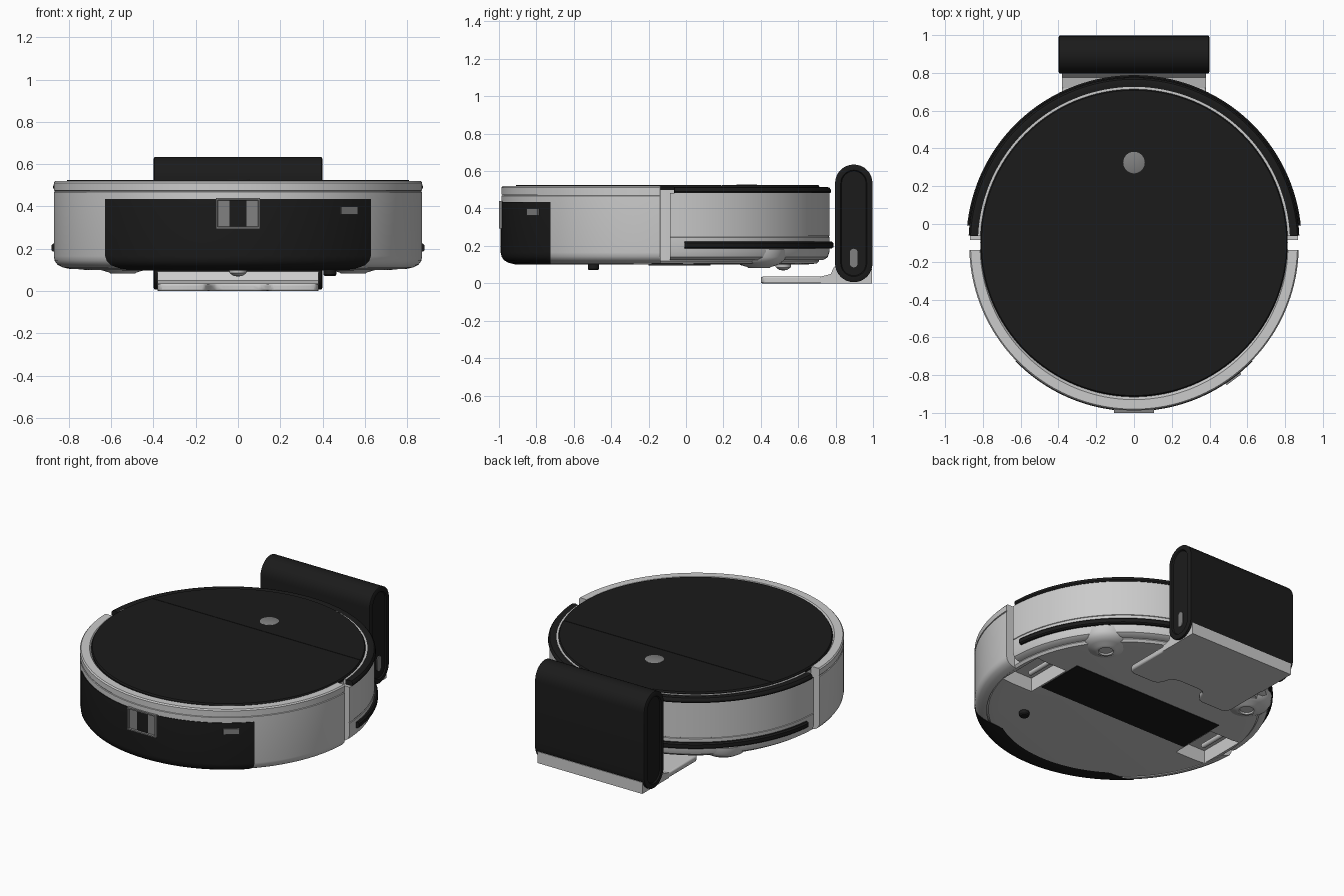
import bpy, bmesh, math
from mathutils import Matrix

if "Cube" in bpy.data.objects:
    bpy.data.objects.remove(bpy.data.objects["Cube"])


def material(name, c):
    m = bpy.data.materials.new(name)
    m.diffuse_color = (c, c, c, 1)
    m.use_nodes = True
    m.node_tree.nodes["Principled BSDF"].inputs["Base Color"].default_value = m.diffuse_color
    return m


BLACK = material("black_plastic", 0.011)
LIGHT = material("light_grey", 0.22)


def finish(bm, name, mat=None, bevel=0.0):
    bmesh.ops.recalc_face_normals(bm, faces=bm.faces)
    me = bpy.data.meshes.new(name)
    bm.to_mesh(me)
    bm.free()
    ob = bpy.data.objects.new(name, me)
    bpy.context.collection.objects.link(ob)
    if mat:
        me.materials.append(mat)
    if bevel:
        b = ob.modifiers.new("bevel", 'BEVEL')
        b.width, b.segments, b.limit_method = bevel, 2, 'ANGLE'
    smooth(ob)
    return ob


def smooth(ob):
    bpy.ops.object.select_all(action='DESELECT')
    ob.select_set(True)
    bpy.context.view_layer.objects.active = ob
    bpy.ops.object.shade_smooth_by_angle(angle=math.radians(35))


def lathe(name, prof, cx=0, cy=0, a0=0, a1=360, n=128, mat=None):
    """Revolve a closed (r, z) profile between two angles in degrees."""
    bm = bmesh.new()
    full = a1 - a0 >= 360
    rings = []
    for i in range(n if full else n + 1):
        a = math.radians(a0 + (a1 - a0) * i / n)
        rings.append([bm.verts.new((cx + r * math.cos(a), cy + r * math.sin(a), z)) for r, z in prof])
    k = len(prof)
    for i in range(n):
        p, q = rings[i], rings[(i + 1) % len(rings)]
        for j in range(k):
            j2 = (j + 1) % k
            if prof[j][0] or prof[j2][0]:
                bm.faces.new((p[j], p[j2], q[j2], q[j]))
    if not full:
        bm.faces.new(rings[0])
        bm.faces.new(rings[-1])
    bmesh.ops.remove_doubles(bm, verts=bm.verts, dist=1e-5)
    return finish(bm, name, mat)


def box(name, x0, x1, y0, y1, z0, z1, mat=None, bevel=0.0, rot=0):
    bm = bmesh.new()
    mtx = (Matrix.Translation(((x0 + x1) / 2, (y0 + y1) / 2, (z0 + z1) / 2))
           @ Matrix.Rotation(rot, 4, 'Z') @ Matrix.Diagonal((x1 - x0, y1 - y0, z1 - z0, 1)))
    bmesh.ops.create_cube(bm, size=1, matrix=mtx)
    return finish(bm, name, mat, bevel)


def boolean(ob, cutter, op):
    m = ob.modifiers.new("bool", 'BOOLEAN')
    m.operation, m.object, m.solver = op, cutter, 'EXACT'
    bpy.context.view_layer.objects.active = ob
    bpy.ops.object.modifier_apply(modifier=m.name)
    bpy.data.objects.remove(cutter)
    smooth(ob)


def prism(name, pts, axis, lo, hi, mat=None, bevel=0.0, insets=()):
    """Extrude an outline along x or z; optionally inset both end faces."""
    bm = bmesh.new()
    place = (lambda p, t: (t, p[0], p[1])) if axis == 'x' else (lambda p, t: (p[0], p[1], t))
    a = [bm.verts.new(place(p, lo)) for p in pts]
    b = [bm.verts.new(place(p, hi)) for p in pts]
    caps = [bm.faces.new(a), bm.faces.new(b)]
    for i in range(len(pts)):
        j = (i + 1) % len(pts)
        bm.faces.new((a[i], a[j], b[j], b[i]))
    bmesh.ops.recalc_face_normals(bm, faces=bm.faces)
    for thick, depth in insets:
        bmesh.ops.inset_region(bm, faces=caps, thickness=thick, depth=depth, use_even_offset=True)
    return finish(bm, name, mat, bevel)


def capsule(cy, z0, z1, r, n=16):
    top = [(cy + r * math.cos(math.pi * i / n), z1 - r + r * math.sin(math.pi * i / n)) for i in range(n + 1)]
    return top + [(2 * cy - y, z0 + z1 - z) for y, z in top]


# Body core, with wheel wells cut into the underside
CY, RY = -0.10, -0.115
core = lathe("body_core", [(0, .10), (.74, .10), (.80, .106), (.812, .12), (.812, .50), (0, .50)], cy=CY)
for s in (-1, 1):
    boolean(core, box("well_cutter", s * .67 - .11, s * .67 + .11, -.28, .04, 0, .19), 'DIFFERENCE')
    bm = bmesh.new()
    bmesh.ops.create_cone(bm, cap_ends=True, segments=20, radius1=.015, radius2=.015, depth=.2,
                          matrix=Matrix.Translation((s * .67, -.06, .13)) @ Matrix.Rotation(math.pi / 2, 4, 'X'))
    finish(bm, "wheel_axle")

# Rear shell with a seam groove near the top
rear_outer = [(.80, .105), (.83, .112), (.855, .125), (.868, .143), (.872, .165)]
lathe("rear_shell", rear_outer + [(.872, .468), (.867, .470), (.867, .474), (.872, .476), (.872, .512),
      (.865, .52), (.815, .52), (.80, .50)], cy=RY, a0=181.5, a1=358.5, n=96)

# Dust tank: body segment standing slightly proud of the shell
tank = lathe("dust_tank", [(0, .097), (.80, .101), (.832, .109), (.858, .123), (.871, .142), (.876, .165),
             (.876, .45), (0, .45)], cy=RY, n=192, mat=BLACK)
boolean(tank, box("tank_cutter", -.8, .8, -1.2, -.725, 0, .435), 'INTERSECT')

# Tank latch with recessed face, and the small side tab
bm = bmesh.new()
bmesh.ops.create_cube(bm, size=1, matrix=Matrix.Translation((0, -.968, .367)) @ Matrix.Diagonal((.21, .064, .146, 1)))
bm.faces.ensure_lookup_table()
front = [f for f in bm.faces if f.normal.y < -.9]
bmesh.ops.inset_region(bm, faces=front, thickness=.012, depth=0)
bmesh.ops.inset_region(bm, faces=front, thickness=.004, depth=-.01)
finish(bm, "tank_latch", LIGHT)
box("tank_tab", .475, .572, -.826, -.806, .363, .40, LIGHT, rot=math.atan2(.525, .70))

# Front bumper, its black top trim and the rubber strip
lathe("bumper", [(.79, .125), (.835, .125), (.858, .14), (.868, .17), (.868, .246), (.864, .248), (.864, .252),
      (.868, .254), (.868, .482), (.81, .482)], cy=CY, a0=1, a1=179, n=96)
lathe("bumper_trim", [(.826, .482), (.872, .482), (.876, .49), (.874, .502), (.866, .512), (.850, .516),
      (.826, .51)], cy=CY, a0=2.5, a1=177.5, n=96, mat=BLACK)
lathe("trim_line", [(.812, .482), (.826, .482), (.826, .512), (.812, .512)], cy=CY, a0=2.5, a1=177.5, n=96)
lathe("rubber_strip", [(.86, .186), (.88, .186), (.888, .193), (.888, .216), (.88, .224), (.86, .224)],
      cy=CY, a0=6, a1=174, n=96, mat=BLACK)

# Top lid with a seam, and the button
lid = lathe("top_lid", [(0, .495), (.81, .495), (.814, .515), (.808, .525), (0, .525)], cy=CY, mat=BLACK)
boolean(lid, box("seam_cutter", -.76, .76, .187, .191, .521, .6), 'DIFFERENCE')
lathe("power_button", [(0, .51), (.057, .51), (.057, .526), (.053, .528), (0, .528)], cy=.325, n=48, mat=LIGHT)

# Underside parts
box("brush_cover", -.55, .55, -.20, .13, .096, .13, BLACK)
lathe("cliff_sensor", [(0, .07), (.024, .07), (.03, .077), (.03, .12), (0, .12)], cx=.435, cy=-.495, n=32, mat=BLACK)
lathe("front_caster", [(0, .068), (.022, .072), (.04, .085), (.045, .12), (0, .12)], cy=.52, n=32)
for s in (-1, 1):
    lathe("side_brush_mount", [(0, .092), (.04, .092), (.045, .083), (.058, .083), (.066, .088), (.10, .098),
          (.13, .115), (.146, .14), (.15, .18), (0, .18)], cx=s * .545, cy=.39, n=48)

# Charging dock tower with recessed end caps and indicator window
prism("dock_tower", capsule(.897, .006, .635, .1), 'x', -.395, .395, BLACK,
      insets=((.008, .004), (.022, 0), (.005, -.008), (.004, 0)))
prism("dock_window", capsule(.897, .085, .185, .021, 8), 'x', .37, .396, LIGHT)

# Dock floor plate with a central notch, and the riser under the tower
half = [(.38, .82), (.38, .44), (.368, .412), (.34, .40), (.19, .40), (.16, .41), (.142, .435),
        (.13, .475), (.105, .50), (.07, .508)]
outline = half + [(-x, y) for x, y in reversed(half)]
prism("dock_plate", outline, 'z', 0, .035, bevel=.008)
prism("dock_riser", [(.72, 0), (.995, 0), (.995, .075), (.80, .095), (.787, .08), (.775, .05), (.72, .036)],
      'x', -.38, .38)
